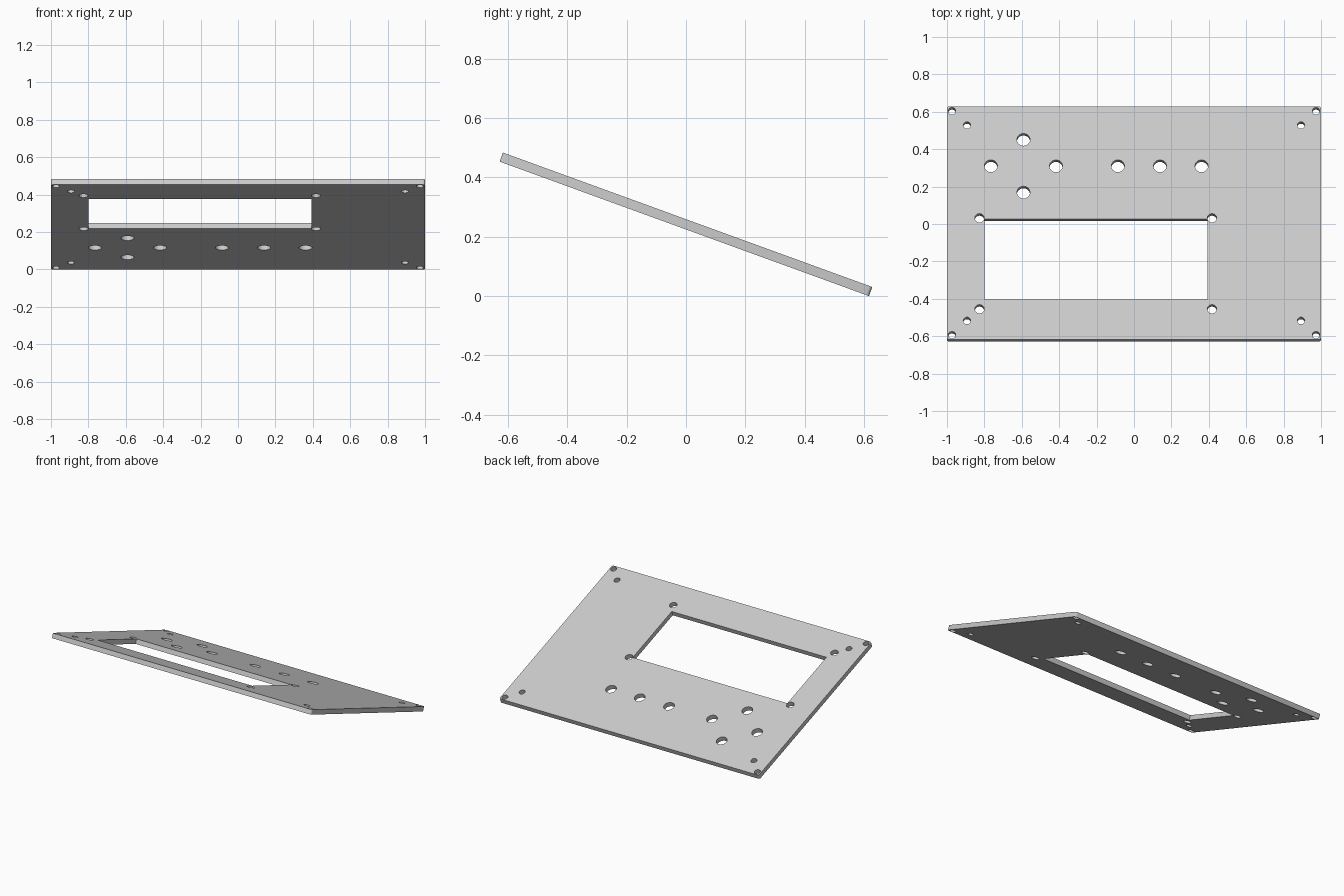
import bpy, bmesh
from math import sin, cos, pi, radians

if "Cube" in bpy.data.objects:
    bpy.data.objects.remove(bpy.data.objects["Cube"])

TILT = radians(20)
HALF_W, HALF_L, THICK = 1.0, 0.6625, 0.0325

grey = bpy.data.materials.new("plain grey")
grey.use_nodes = True
colour = (0.6, 0.6, 0.6, 1)
grey.diffuse_color = colour
grey.node_tree.nodes["Principled BSDF"].inputs["Base Color"].default_value = colour

outline = bpy.data.curves.new("panel", 'CURVE')
outline.dimensions = '2D'
outline.fill_mode = 'BOTH'
outline.extrude = THICK / 2


def loop(points):
    spline = outline.splines.new('POLY')
    spline.points.add(len(points) - 1)
    for p, (x, y) in zip(spline.points, points):
        p.co = (x, y, 0, 1)
    spline.use_cyclic_u = True


def arc(x, y, r, start, sweep, steps):
    return [(x + r * cos(start + sweep * i / steps),
             y + r * sin(start + sweep * i / steps)) for i in range(steps + 1)]


def hole(x, y, r):
    loop(arc(x, y, r, 0, 2 * pi, 32)[:-1])


# Outer edge with small rounded corners
R = 0.012
border = []
for i, (sx, sy) in enumerate([(1, 1), (-1, 1), (-1, -1), (1, -1)]):
    border += arc(sx * (HALF_W - R), sy * (HALF_L - R), R, i * pi / 2, pi / 2, 4)
loop(border)

# Display window and its four fixing holes
left, right, low, high = -0.80, 0.392, -0.435, 0.0225
loop([(left, low), (right, low), (right, high), (left, high)])
for x in (-0.826, 0.417):
    for y in (-0.4895, 0.028):
        hole(x, y, 0.025)

# Screw holes at the panel corners
for sx in (-1, 1):
    for sy in (-1, 1):
        hole(sx * 0.973, sy * 0.637, 0.02)
        hole(sx * 0.893, sy * 0.556, 0.02)

# Row of button holes, and the pair completing the cross
ROW = 0.324
for x in (-0.765, -0.417, -0.086, 0.139, 0.361):
    hole(x, ROW, 0.035)
for dy in (-0.15, 0.15):
    hole(-0.591, ROW + dy, 0.035)

# Turn the profile into a solid plate, sloping down to the back
panel = bpy.data.objects.new("panel", outline)
bpy.context.collection.objects.link(panel)
bpy.ops.object.select_all(action='DESELECT')
panel.select_set(True)
bpy.context.view_layer.objects.active = panel
bpy.ops.object.convert(target='MESH')
panel = bpy.context.object
panel.name = "panel"

bm = bmesh.new()
bm.from_mesh(panel.data)
bmesh.ops.remove_doubles(bm, verts=bm.verts, dist=0.0001)
bmesh.ops.recalc_face_normals(bm, faces=bm.faces)
bm.to_mesh(panel.data)
bm.free()

panel.data.materials.clear()
panel.data.materials.append(grey)
panel.rotation_euler.x = -TILT
panel.location.z = HALF_L * sin(TILT) + THICK / 2 * cos(TILT)
bpy.ops.object.shade_smooth_by_angle(angle=radians(30))
